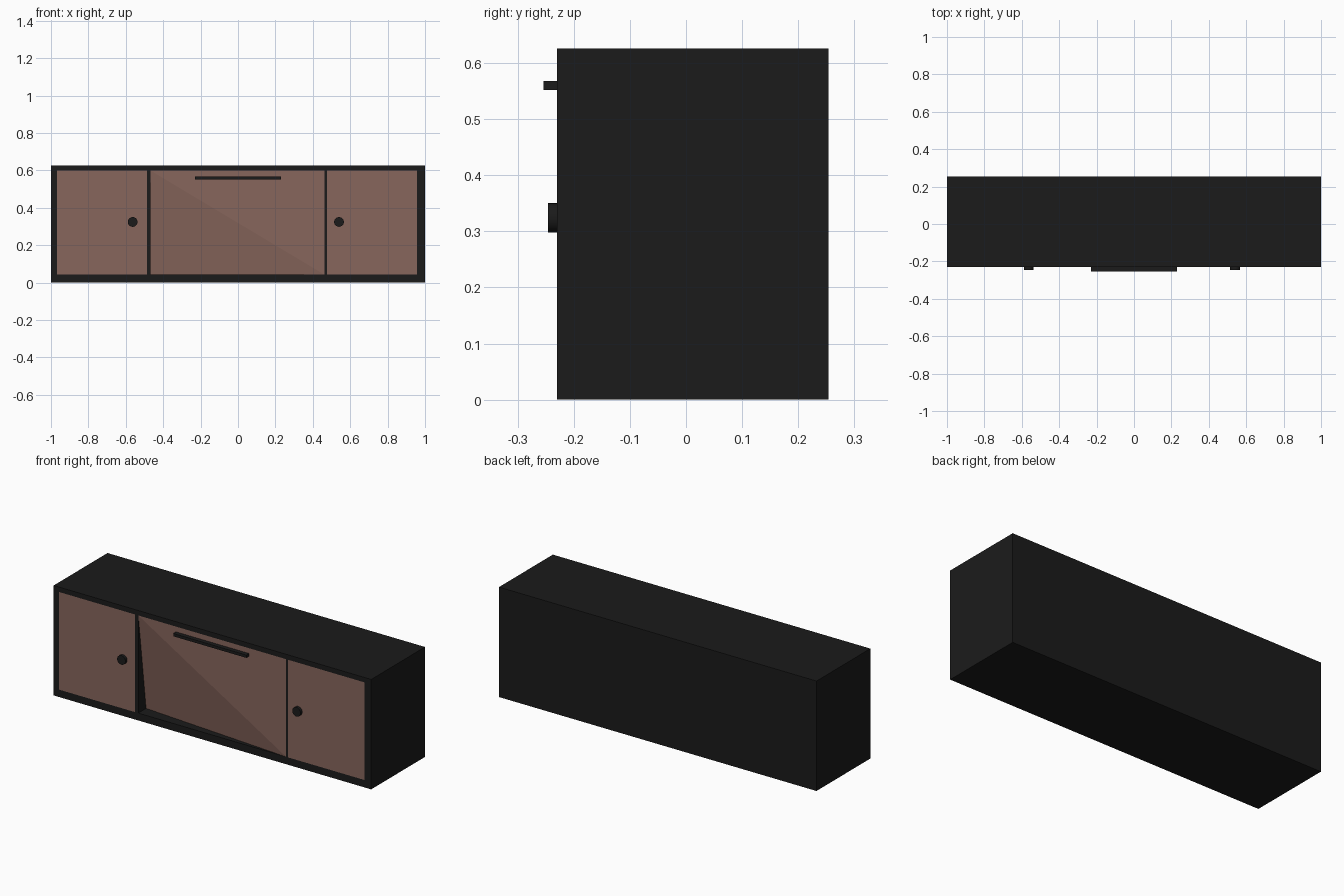
import bpy, bmesh, math

if "Cube" in bpy.data.objects:
    bpy.data.objects.remove(bpy.data.objects["Cube"])

FRONT, BACK, TOP = -0.23, 0.254, 0.626
X0, X1, Z0, Z1 = -0.968, 0.957, 0.042, 0.598   # opening in the front
DIV_L, DIV_R = (-0.487, -0.467), (0.463, 0.477)  # divider spans in x


def material(name, color):
    m = bpy.data.materials.new(name)
    m.diffuse_color = (*color, 1)
    m.use_nodes = True
    m.node_tree.nodes["Principled BSDF"].inputs["Base Color"].default_value = m.diffuse_color
    return m


black = material("black_finish", (0.011, 0.011, 0.011))
wood = material("brown_wood", (0.245, 0.132, 0.107))


def finish(bm, name, mat):
    bmesh.ops.recalc_face_normals(bm, faces=bm.faces[:])
    mesh = bpy.data.meshes.new(name)
    bm.to_mesh(mesh)
    bm.free()
    mesh.materials.append(mat)
    obj = bpy.data.objects.new(name, mesh)
    bpy.context.collection.objects.link(obj)
    return obj


def box(name, x, y, z, mat):
    bm = bmesh.new()
    bmesh.ops.create_cube(bm, size=1)
    for v in bm.verts:
        v.co = [r[0] if c < 0 else r[1] for c, r in zip(v.co, (x, y, z))]
    return finish(bm, name, mat)


# Carcass
box("top_panel", (-1, 1), (FRONT, BACK), (Z1, TOP), black)
box("bottom_panel", (-1, 1), (FRONT, BACK), (0, Z0), black)
box("left_side", (-1, X0), (FRONT, BACK), (Z0, Z1), black)
box("right_side", (X1, 1), (FRONT, BACK), (Z0, Z1), black)
box("back_panel", (X0, X1), (BACK - 0.03, BACK), (Z0, Z1), black)
for side, span in (("left", DIV_L), ("right", DIV_R)):
    box(side + "_divider", span, (FRONT, BACK - 0.03), (Z0, Z1), black)

# Flush side doors
box("left_door", (X0, DIV_L[0]), (FRONT, FRONT + 0.02), (Z0, Z1), wood)
box("right_door", (DIV_R[1], X1), (FRONT, FRONT + 0.02), (Z0, Z1), wood)

# Centre flap, pushed in at its lower left corner
bm = bmesh.new()
corners = [(DIV_L[1], 0.07, Z0), (DIV_R[0], 0, Z0), (DIV_R[0], 0, Z1), (DIV_L[1], 0, Z1)]
front = [bm.verts.new((x, FRONT + d, z)) for x, d, z in corners]
rear = [bm.verts.new((x, FRONT + d + 0.02, z)) for x, d, z in corners]
for loop in (front, rear):
    bm.faces.new((loop[0], loop[1], loop[3]))
    bm.faces.new((loop[1], loop[2], loop[3]))
for i in range(4):
    j = (i + 1) % 4
    bm.faces.new((front[i], front[j], rear[j], rear[i]))
finish(bm, "centre_flap", wood)

# Bar handle and round knobs
box("flap_handle", (-0.23, 0.23), (-0.254, FRONT), (0.552, 0.568), black)
for side, x in (("left", -0.563), ("right", 0.54)):
    bpy.ops.mesh.primitive_cylinder_add(vertices=32, radius=0.026, depth=0.016,
                                        location=(x, FRONT - 0.008, 0.324),
                                        rotation=(math.pi / 2, 0, 0))
    knob = bpy.context.object
    knob.name = side + "_knob"
    knob.data.materials.append(black)
    bpy.ops.object.shade_smooth_by_angle(angle=math.radians(40))
